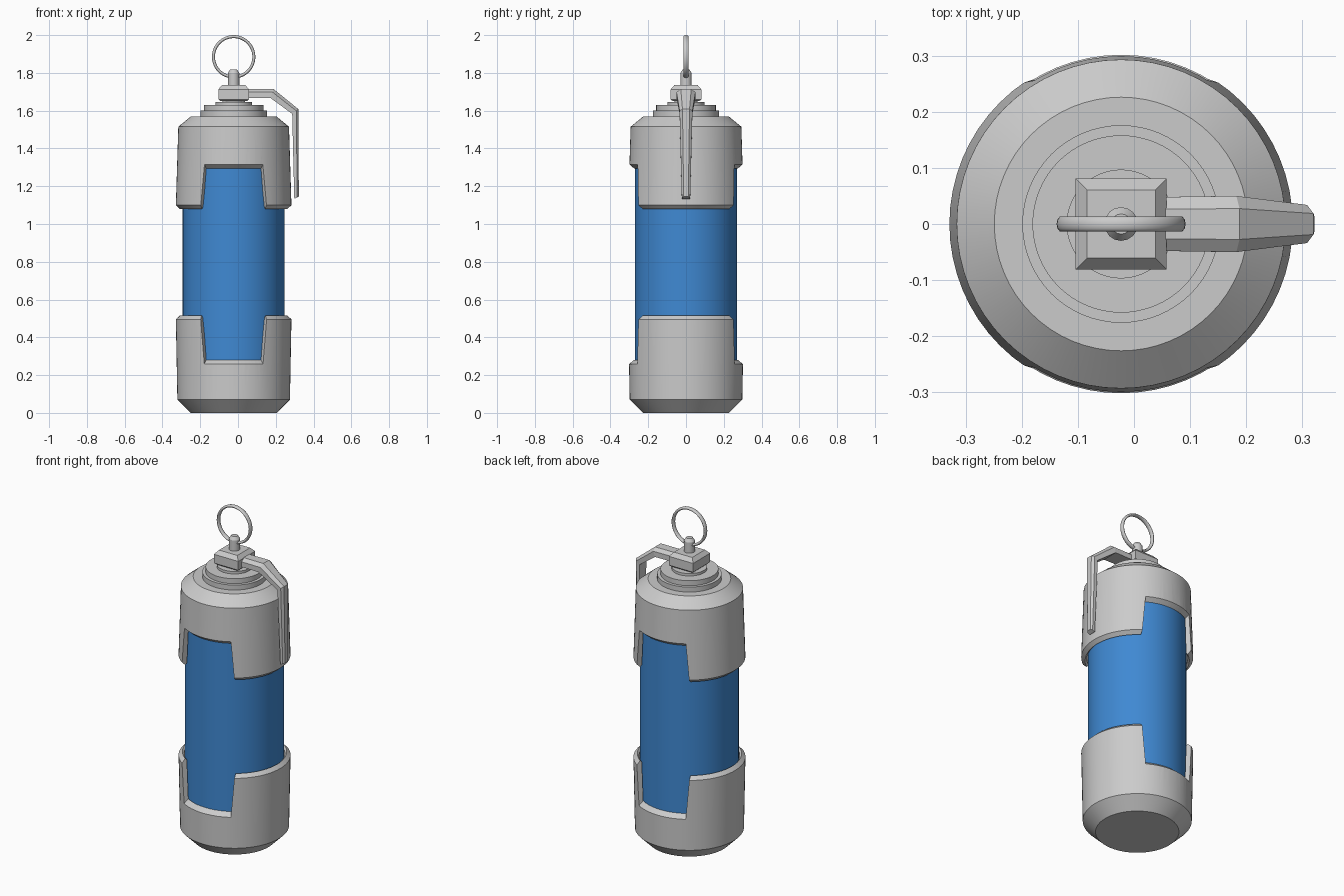
import bpy, bmesh, math

if "Cube" in bpy.data.objects:
    bpy.data.objects.remove(bpy.data.objects["Cube"])

CX = -0.023  # axis of the canister


def finish(bm, name, angle=25, smooth=True):
    bmesh.ops.remove_doubles(bm, verts=bm.verts, dist=1e-5)
    bmesh.ops.recalc_face_normals(bm, faces=bm.faces)
    me = bpy.data.meshes.new(name)
    bm.to_mesh(me)
    bm.free()
    ob = bpy.data.objects.new(name, me)
    bpy.context.collection.objects.link(ob)
    if smooth:
        shade(ob, angle)
    return ob


def activate(ob):
    bpy.ops.object.select_all(action='DESELECT')
    ob.select_set(True)
    bpy.context.view_layer.objects.active = ob


def shade(ob, angle=25):
    activate(ob)
    bpy.ops.object.shade_smooth_by_angle(angle=math.radians(angle))


def lathe(name, profile, steps=64, smooth=True):
    """Revolve (radius, z) points around the canister axis."""
    bm = bmesh.new()
    vs = [bm.verts.new((CX + r, 0, z)) for r, z in profile]
    es = [bm.edges.new(p) for p in zip(vs, vs[1:])]
    bmesh.ops.spin(bm, geom=vs + es, cent=(CX, 0, 0), axis=(0, 0, 1),
                   angle=math.tau, steps=steps)
    return finish(bm, name, smooth=smooth)


def loft(name, sections):
    """Skin a row of closed cross-sections and cap both ends."""
    bm = bmesh.new()
    rows = [[bm.verts.new(p) for p in s] for s in sections]
    n = len(rows[0])
    for a, b in zip(rows, rows[1:]):
        for i in range(n):
            j = (i + 1) % n
            bm.faces.new((a[i], a[j], b[j], b[i]))
    bm.faces.new(rows[0])
    bm.faces.new(rows[-1])
    return finish(bm, name, smooth=False)


def cut_notches(cap, z_edge, z_end, up):
    """Flared notch following the wall, on the front and the back."""
    for side in (-1, 1):
        sections = []
        for k in range(-8, 9):
            pts = []
            for r, end in ((0.24, 0), (0.24, 1), (0.34, 1), (0.34, 0)):
                x = k / 8 * (0.143 + 0.4 * (r - 0.27) + 0.026 * end)
                y = side * math.sqrt(r * r - x * x)
                z = z_end if end else z_edge + up * 0.86 * (r - 0.27)
                pts.append((CX + x, y, z))
            sections.append(pts)
        cutter = loft("notch_cutter", sections)
        cutter.hide_render = True
        activate(cap)
        mod = cap.modifiers.new("notch", 'BOOLEAN')
        mod.operation = 'DIFFERENCE'
        mod.solver = 'EXACT'
        mod.object = cutter
        bpy.ops.object.modifier_apply(modifier=mod.name)
        bpy.data.objects.remove(cutter)
    shade(cap)


# Blue canister body
body = lathe("canister_body", [(0, 0.19), (0.27, 0.19), (0.27, 1.41), (0, 1.41)])
blue = bpy.data.materials.new("blue")
blue.diffuse_color = (0.05, 0.25, 0.65, 1)
blue.use_nodes = True
blue.node_tree.nodes["Principled BSDF"].inputs["Base Color"].default_value = blue.diffuse_color
body.data.materials.append(blue)

# Notched end caps
top_cap = lathe("top_cap", [(0, 1.57), (0.226, 1.57), (0.293, 1.515), (0.306, 1.10),
                            (0.285, 1.08), (0.275, 1.09), (0.275, 1.40), (0, 1.40)])
cut_notches(top_cap, 1.29, 1.0, 1)
bottom_cap = lathe("bottom_cap", [(0, 0), (0.228, 0), (0.298, 0.07), (0.306, 0.495),
                                  (0.285, 0.515), (0.275, 0.505), (0.275, 0.2), (0, 0.2)])
cut_notches(bottom_cap, 0.285, 0.59, -1)

# Stepped neck
lathe("neck", [(0, 1.56), (0.176, 1.56), (0.176, 1.60), (0.158, 1.60), (0.158, 1.63),
               (0.097, 1.63), (0.097, 1.645), (0.06, 1.645), (0.06, 1.66), (0, 1.66)])

# Chamfered fuse block
loft("fuse_block", [[(CX + sx * h, sy * h, z) for sx, sy in ((-1, -1), (1, -1), (1, 1), (-1, 1))]
                    for h, z in ((0.07, 1.65), (0.081, 1.66), (0.081, 1.713), (0.061, 1.736))])

# Stud holding the ring
lathe("ring_stud", [(0, 1.73), (0.03, 1.73), (0.03, 1.80), (0.018, 1.818), (0, 1.818)], 16)

# Pull ring, wider across than it is thick
bpy.ops.mesh.primitive_torus_add(major_segments=48, minor_segments=10, major_radius=0.107,
                                 minor_radius=0.008, location=(CX, 0, 1.885),
                                 rotation=(math.pi / 2, 0, 0))
ring = bpy.context.object
ring.name = "pull_ring"
ring.scale.z = 1.7
shade(ring, 60)

# Bent safety lever: outer point, inner point, half width
path = [((0.045, 1.715), (0.045, 1.667), 0.048),
        ((0.188, 1.715), (0.172, 1.667), 0.050),
        ((0.320, 1.608), (0.287, 1.583), 0.034),
        ((0.322, 1.145), (0.298, 1.133), 0.022)]
sections = []
for (ox, oz), (ix, iz), w in path:
    mx, mz = ox + (ix - ox) * 0.35, oz + (iz - oz) * 0.35
    sections.append([(ox, -0.55 * w, oz), (ox, 0.55 * w, oz), (mx, w, mz),
                     (ix, w, iz), (ix, -w, iz), (mx, -w, mz)])
loft("safety_lever", sections)
